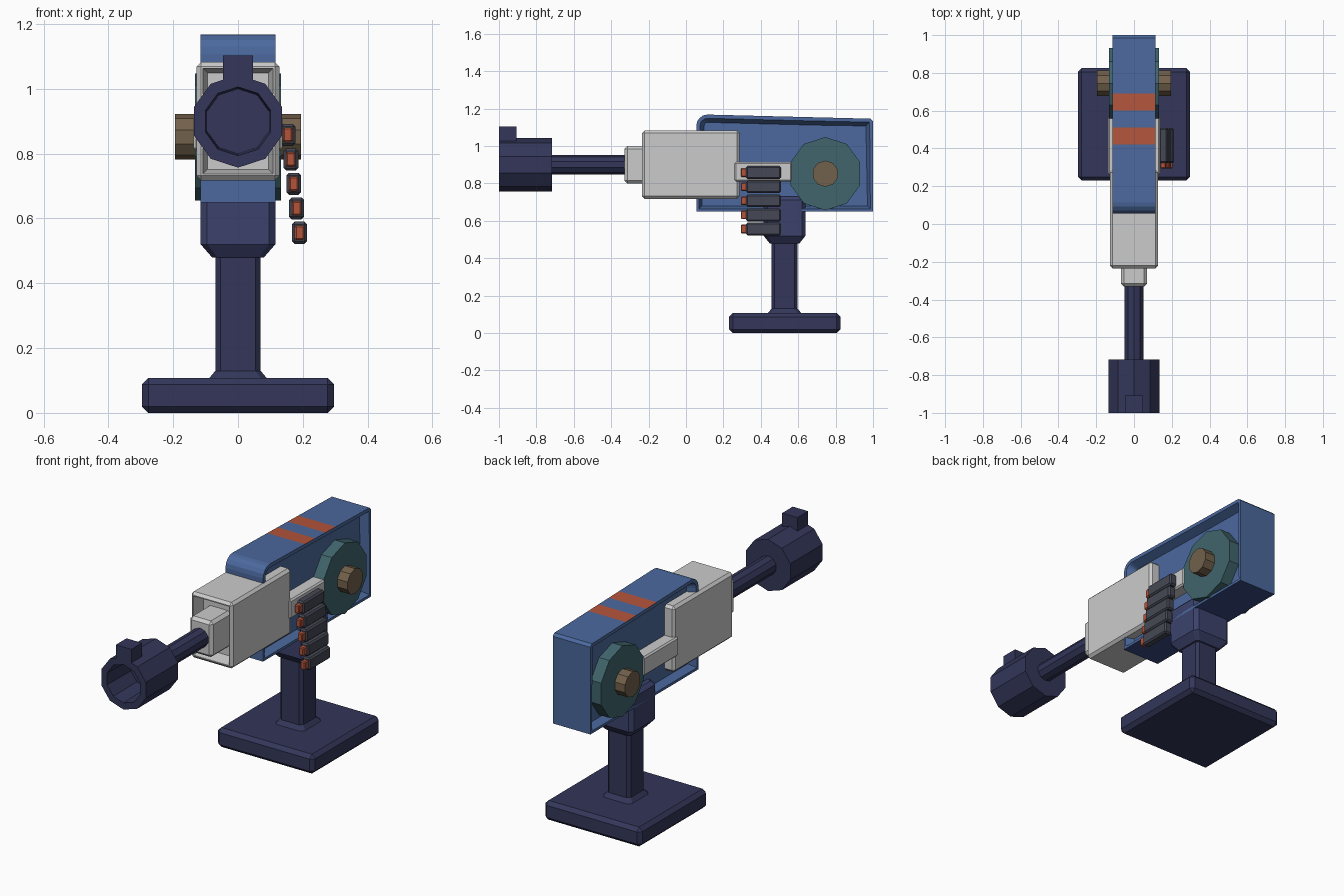
import bpy, bmesh, math
from mathutils import Vector

if "Cube" in bpy.data.objects:
    bpy.data.objects.remove(bpy.data.objects["Cube"])


def material(name, rgb):
    m = bpy.data.materials.new(name)
    m.diffuse_color = (*rgb, 1)
    m.use_nodes = True
    m.node_tree.nodes["Principled BSDF"].inputs["Base Color"].default_value = m.diffuse_color
    return m


NAVY = material("navy", (0.033, 0.037, 0.1))
SLATE = material("slate", (0.045, 0.055, 0.15))
BLUE = material("blue", (0.07, 0.14, 0.34))
DEEP = material("deep_blue", (0.04, 0.07, 0.24))
TEAL = material("teal", (0.05, 0.13, 0.15))
BRASS = material("brass", (0.17, 0.12, 0.07))
ORANGE = material("orange", (0.45, 0.09, 0.045))
SHELL = material("shell", (0.06, 0.065, 0.09))


def finish(name, bm, *mats):
    bmesh.ops.recalc_face_normals(bm, faces=bm.faces)
    me = bpy.data.meshes.new(name)
    bm.to_mesh(me)
    bm.free()
    for m in mats:
        if m:
            me.materials.append(m)
    ob = bpy.data.objects.new(name, me)
    bpy.context.collection.objects.link(ob)
    return ob


def box_bm(x, y, z, bevel=0.0):
    """Chamfered box from (min, max) ranges."""
    bm = bmesh.new()
    bmesh.ops.create_cube(bm, size=1)
    for v in bm.verts:
        v.co = Vector([sum(r) / 2 + c * (r[1] - r[0]) for c, r in zip(v.co, (x, y, z))])
    if bevel:
        bmesh.ops.bevel(bm, geom=bm.edges[:], offset=bevel, segments=1,
                        profile=0.5, affect='EDGES')
    return bm


def box(name, x, y, z, bevel=0.0, mat=None):
    return finish(name, box_bm(x, y, z, bevel), mat)


def loft(name, rings, mat=None):
    """Skin through rings of equal size, with both ends capped."""
    bm = bmesh.new()
    loops = [[bm.verts.new(p) for p in r] for r in rings]
    n = len(loops[0])
    for a, b in zip(loops, loops[1:]):
        for i in range(n):
            bm.faces.new((a[i], a[(i + 1) % n], b[(i + 1) % n], b[i]))
    bm.faces.new(loops[0])
    bm.faces.new(loops[-1])
    return finish(name, bm, mat)


def turned(name, profile, axis, center, mat, sides=10):
    """Low-poly round part: profile of (position along axis, radius)."""
    rings = []
    for t, r in profile:
        ring = []
        for i in range(sides):
            a = math.tau * i / sides
            u, w = r * math.sin(a), center[1] + r * math.cos(a)
            ring.append((center[0] + u, t, w) if axis == 'y' else (t, center[0] + u, w))
        rings.append(ring)
    return loft(name, rings, mat)


def square_ring(z, hx, hy, cut, cy=0.527):
    """Rectangle with cut corners at height z."""
    pts = [(hx, hy - cut), (hx - cut, hy), (cut - hx, hy), (-hx, hy - cut),
           (-hx, cut - hy), (cut - hx, -hy), (hx - cut, -hy), (hx, cut - hy)]
    return [(px, cy + py, z) for px, py in pts]


# Stand
box("base", (-0.297, 0.297), (0.23, 0.825), (0, 0.107), 0.02, NAVY)
loft("post", [square_ring(0.10, 0.095, 0.095, 0.02), square_ring(0.13, 0.07, 0.07, 0.016),
              square_ring(0.50, 0.07, 0.07, 0.016)], NAVY)
loft("post_head", [square_ring(0.48, 0.08, 0.08, 0.016), square_ring(0.52, 0.115, 0.112, 0.02),
                   square_ring(0.71, 0.115, 0.112, 0.02), square_ring(0.73, 0.095, 0.092, 0.015)], SLATE)

# Body: side profile with rounded nose, extruded across, sides recessed


def top_z(y):
    return 1.168 - 0.022 * (y - 0.11) / 0.88


profile = [(0.055, 0.65), (1.0, 0.65), (1.0, 1.132), (0.985, top_z(0.985))]
profile += [(y, top_z(y)) for y in (0.69, 0.60, 0.51, 0.42)]
profile += [(0.115 - 0.06 * math.sin(a), 1.108 + 0.06 * math.cos(a))
            for a in (math.pi / 2 * k / 4 for k in range(5))]
bm = bmesh.new()
left, right = [[bm.verts.new((x, y, z)) for y, z in profile] for x in (-0.115, 0.115)]
n = len(profile)
for i in range(n):
    f = bm.faces.new((left[i], left[(i + 1) % n], right[(i + 1) % n], right[i]))
    f.material_index = 2 if i in (4, 6) else 1 if i == 0 else 0
sides = [bm.faces.new(left), bm.faces.new(right)]
bmesh.ops.recalc_face_normals(bm, faces=bm.faces)
bmesh.ops.inset_individual(bm, faces=sides, thickness=0.02)
bmesh.ops.inset_individual(bm, faces=sides, thickness=0.022, depth=-0.045)
finish("body", bm, BLUE, DEEP, ORANGE)

# Receiver with a recessed front opening
bm = box_bm((-0.128, 0.128), (-0.235, 0.287), (0.718, 1.083), 0.014)
front = [min(bm.faces, key=lambda f: f.calc_center_median().y)]
bmesh.ops.inset_individual(bm, faces=front, thickness=0.008)
bmesh.ops.inset_individual(bm, faces=front, thickness=0.02, depth=-0.07)
finish("receiver", bm)
box("barrel_collar", (-0.07, 0.07), (-0.33, -0.14), (0.80, 1.0), 0.016)

# Side rails, wheels and hubs
for s, label in ((-1, "left"), (1, "right")):
    box("rail_" + label, tuple(sorted((s * 0.06, s * 0.138))), (0.26, 0.567), (0.81, 0.915), 0.008)
    turned("wheel_" + label, [(s * 0.06, 0.196), (s * 0.133, 0.196)], 'x', (0.745, 0.852), TEAL)
    turned("hub_" + label, [(s * 0.10, 0.07), (s * 0.195, 0.07)], 'x', (0.745, 0.852), BRASS)

# Barrel, hollow muzzle and sight
turned("barrel", [(-0.74, 0.052), (-0.30, 0.052)], 'y', (0, 0.9), NAVY)
turned("muzzle", [(-0.717, 0.143), (-1.0, 0.143), (-1.0, 0.106), (-0.80, 0.10)],
       'y', (0, 0.9), NAVY)
box("sight", (-0.047, 0.047), (-1.0, -0.907), (1.01, 1.103), 0, NAVY)

# Hanging belt of cartridges, drifting outward as it falls
for i in range(5):
    x, z = 0.154 + 0.009 * i, 0.858 - 0.0755 * i
    box(f"cartridge_{i + 1}", (x - 0.023, x + 0.023), (0.322, 0.507),
        (z - 0.034, z + 0.034), 0.008, SHELL)
    box(f"cartridge_tip_{i + 1}", (x - 0.015, x + 0.015), (0.293, 0.33),
        (z - 0.023, z + 0.023), 0.005, ORANGE)
